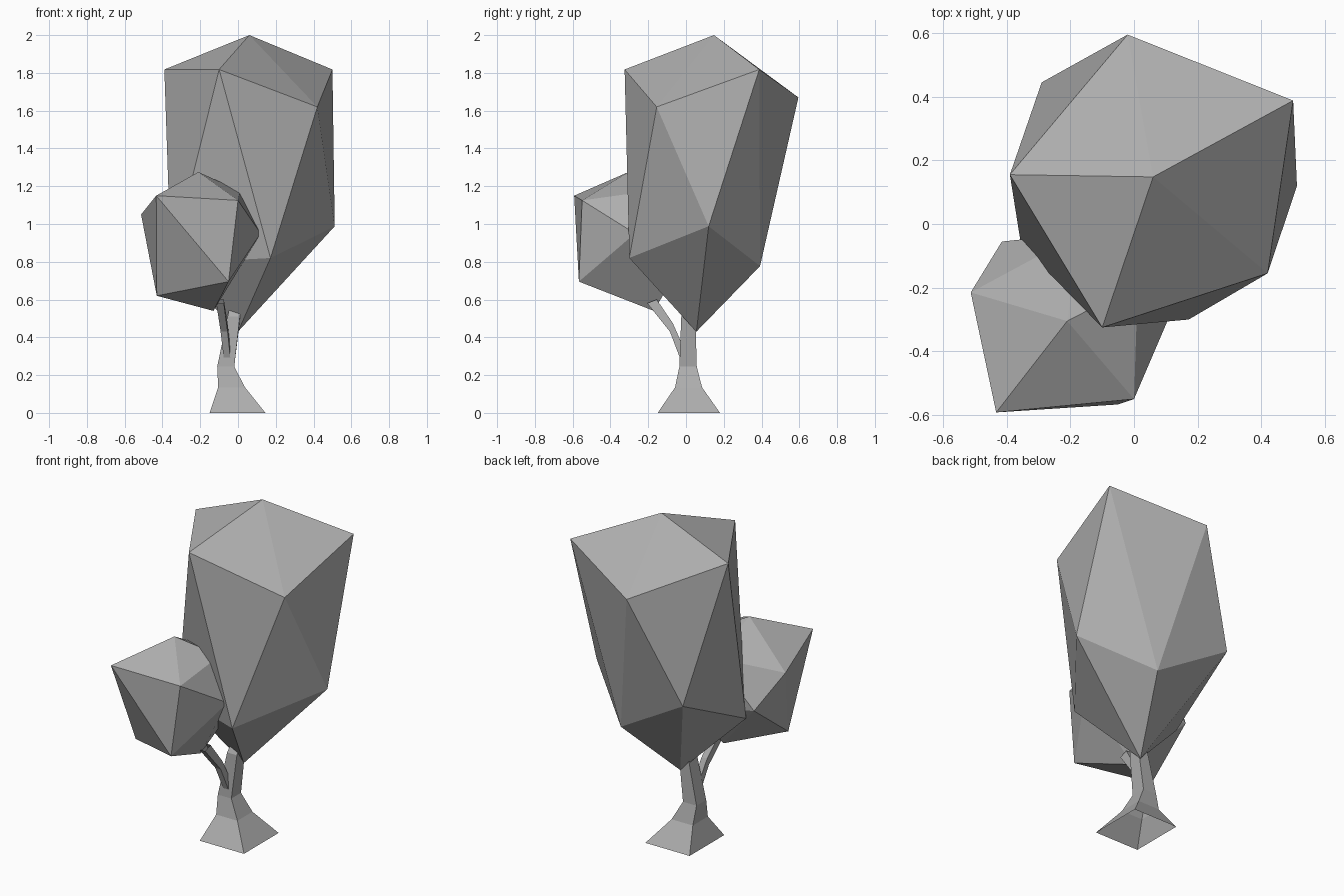
import bpy, bmesh

if "Cube" in bpy.data.objects:
    bpy.data.objects.remove(bpy.data.objects["Cube"])

# Mid-grey surface colour
grey = bpy.data.materials.new("mid_grey")
grey.diffuse_color = (0.42, 0.42, 0.42, 1)
grey.use_nodes = True
grey.node_tree.nodes["Principled BSDF"].inputs["Base Color"].default_value = grey.diffuse_color


def finish(name, bm):
    bmesh.ops.recalc_face_normals(bm, faces=bm.faces)
    mesh = bpy.data.meshes.new(name)
    bm.to_mesh(mesh)
    bm.free()
    mesh.materials.append(grey)
    obj = bpy.data.objects.new(name, mesh)
    bpy.context.collection.objects.link(obj)
    return obj


def crown(name, top, upper, lower, bottom):
    """Deformed icosahedron: lower[i] sits between upper[i] and upper[i + 1]."""
    bm = bmesh.new()
    t, b = bm.verts.new(top), bm.verts.new(bottom)
    u = [bm.verts.new(p) for p in upper]
    w = [bm.verts.new(p) for p in lower]
    for i in range(5):
        j = (i + 1) % 5
        for face in ((t, u[i], u[j]), (u[i], w[i], u[j]),
                     (w[i], w[j], u[j]), (b, w[j], w[i])):
            bm.faces.new(face)
    return finish(name, bm)


def square_loft(name, rings):
    """Open four-sided tube; each ring is x0, x1, y0, y1, front z, back z."""
    bm = bmesh.new()
    loops = [[bm.verts.new(p) for p in ((x0, y0, zf), (x1, y0, zf), (x1, y1, zb), (x0, y1, zb))]
             for x0, x1, y0, y1, zf, zb in rings]
    for a, b in zip(loops, loops[1:]):
        for i in range(4):
            j = (i + 1) % 4
            bm.faces.new((a[i], a[j], b[j], b[i]))
    return finish(name, bm)


# Tall main crown
crown("main_crown", (0.06, 0.148, 2.0),
      [(-0.10, -0.325, 1.818), (0.42, -0.155, 1.62), (0.50, 0.388, 1.818),
       (-0.02, 0.595, 1.67), (-0.39, 0.155, 1.818)],
      [(0.172, -0.30, 0.82), (0.512, 0.12, 0.988), (0.16, 0.392, 0.777),
       (-0.29, 0.445, 1.04), (-0.355, -0.065, 0.79)],
      (0.0, 0.055, 0.43))

# Small side crown
crown("side_crown", (-0.21, -0.305, 1.275),
      [(-0.433, -0.592, 1.15), (0.0, -0.55, 1.125), (0.012, -0.19, 1.175),
       (-0.17, -0.03, 1.12), (-0.513, -0.215, 1.05)],
      [(-0.05, -0.567, 0.695), (0.12, -0.27, 0.95), (-0.02, -0.03, 0.78),
       (-0.415, -0.055, 0.855), (-0.43, -0.36, 0.62)],
      (-0.13, -0.17, 0.54))

# Flared trunk
square_loft("trunk", [
    (-0.15, 0.145, -0.15, 0.18, 0.0, 0.0),
    (-0.105, 0.037, -0.058, 0.085, 0.135, 0.135),
    (-0.11, -0.02, -0.035, 0.057, 0.245, 0.245),
    (-0.055, 0.01, -0.025, 0.05, 0.51, 0.49),
    (-0.045, 0.01, 0.0, 0.055, 0.56, 0.56)])

# Bent side branch
square_loft("branch", [
    (-0.075, -0.04, -0.03, -0.01, 0.285, 0.34),
    (-0.092, -0.055, -0.085, -0.07, 0.43, 0.475),
    (-0.115, -0.075, -0.205, -0.155, 0.58, 0.60)])
